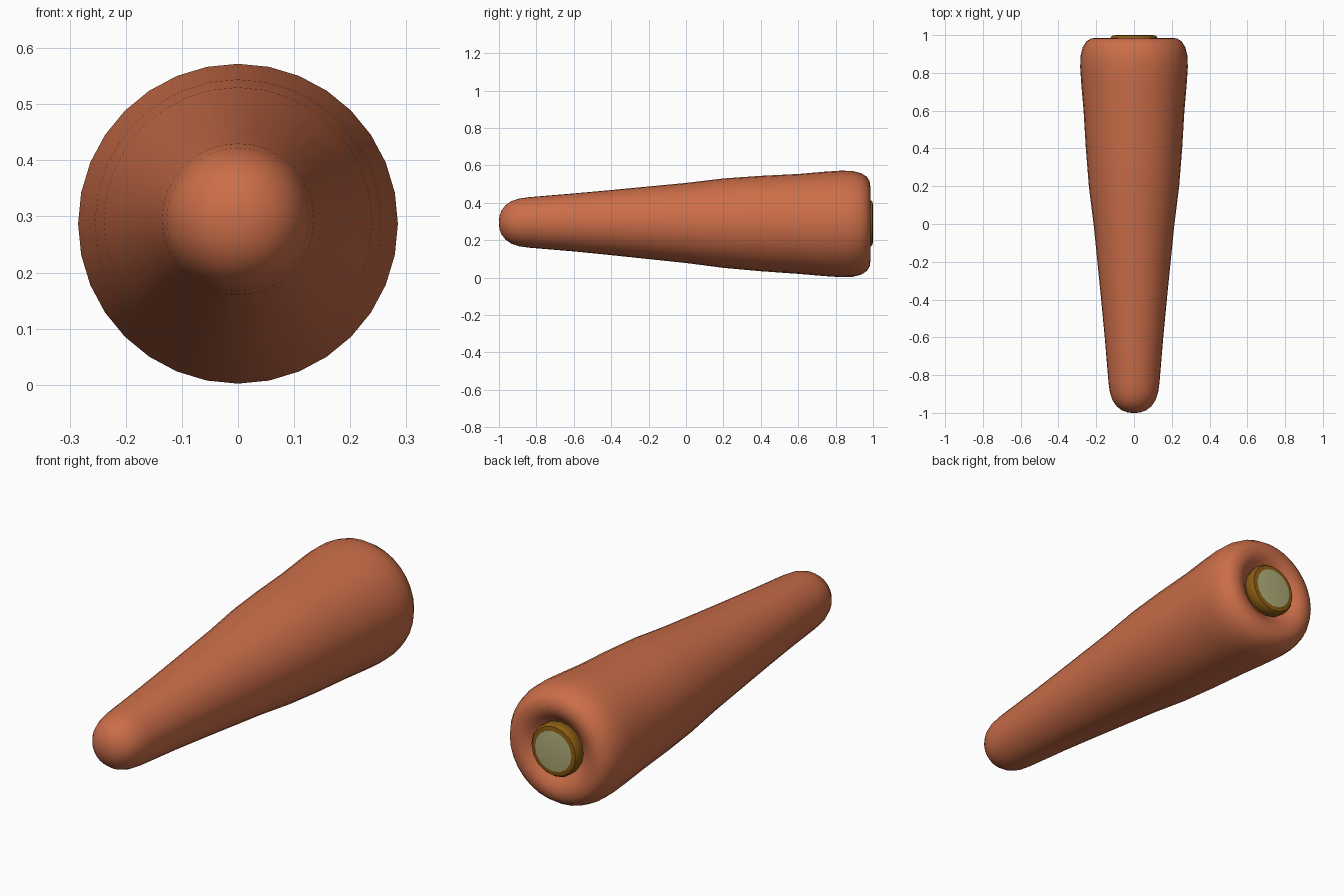
import bpy, bmesh, math

if "Cube" in bpy.data.objects:
    bpy.data.objects.remove(bpy.data.objects["Cube"])

SEG = 32

def material(name, rgb):
    m = bpy.data.materials.new(name)
    m.diffuse_color = (*rgb, 1)
    m.use_nodes = True
    m.node_tree.nodes["Principled BSDF"].inputs["Base Color"].default_value = m.diffuse_color
    return m

orange = material("terracotta", (0.60, 0.155, 0.066))
brown = material("dark ochre", (0.25, 0.105, 0.006))
cream = material("pale khaki", (0.43, 0.41, 0.19))

def lathe(name, rings, mats, seg=SEG):
    """Surface of revolution along y. Ring = (y, radius, centre z)."""
    bm = bmesh.new()
    loops = []
    for y, r, cz in rings:
        loops.append([bm.verts.new((r * math.sin(2 * math.pi * i / seg), y,
                                    cz + r * math.cos(2 * math.pi * i / seg)))
                      for i in range(seg)])
    for a, b in zip(loops, loops[1:]):
        for i in range(seg):
            j = (i + 1) % seg
            bm.faces.new((a[i], a[j], b[j], b[i]))
    bm.faces.new(loops[0])
    bm.faces.new(loops[-1])
    bmesh.ops.recalc_face_normals(bm, faces=bm.faces)
    me = bpy.data.meshes.new(name)
    bm.to_mesh(me)
    bm.free()
    for m in mats:
        me.materials.append(m)
    ob = bpy.data.objects.new(name, me)
    bpy.context.collection.objects.link(ob)
    bpy.context.view_layer.objects.active = ob
    ob.select_set(True)
    bpy.ops.object.shade_smooth_by_angle(angle=math.radians(40))
    ob.select_set(False)
    return ob

# Tapered body: rounded tip, flared end with a shallow dimple
body = [(-1.0, 0.012, .295), (-.997, .035, .295), (-.986, .065, .295),
        (-.965, .092, .295), (-.935, .113, .295), (-.895, .127, .295),
        (-.84, .135, .295), (-.6, .155, .295), (-.4, .174, .294),
        (-.2, .194, .293), (0, .214, .292), (.2, .239, .291),
        (.4, .255, .289), (.6, .267, .287), (.74, .279, .287),
        (.83, .285, .287), (.89, .283, .287), (.935, .272, .287),
        (.967, .252, .287), (.982, .228, .287), (.986, .20, .287),
        (.981, .175, .288), (.967, .15, .289), (.948, .128, .29),
        (.935, .10, .29)]
lathe("carrot_body", body, [orange])

# Cut stem stub sitting in the dimple, with a pale cut face
stub = lathe("stem_stub", [(.92, .115, .29), (.955, .124, .29), (.985, .125, .29),
                           (.997, .116, .29), (1.0, .096, .29)], [brown, cream], 16)
for p in stub.data.polygons:
    if p.normal.y > 0.999:
        p.material_index = 1
